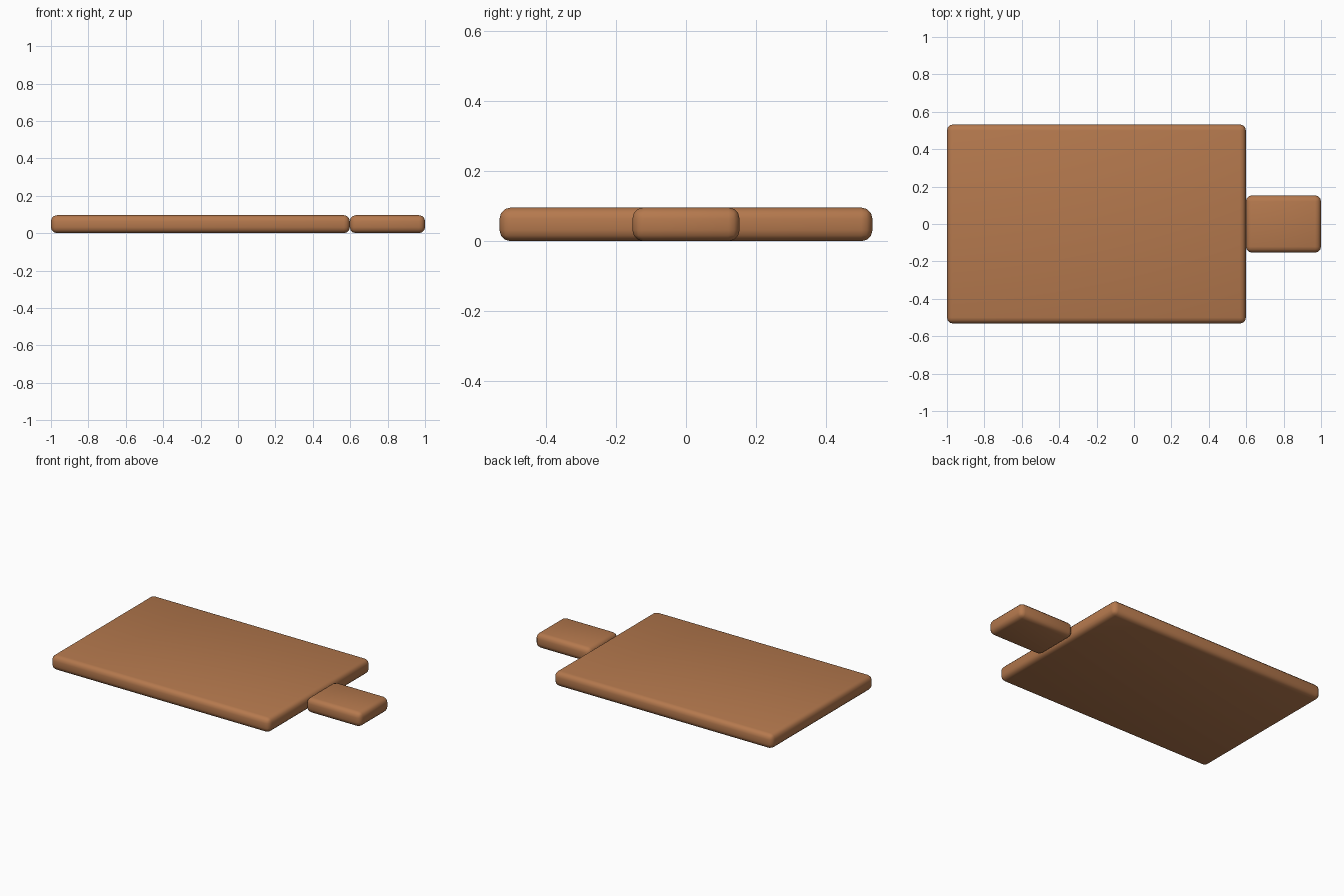
import bpy

if "Cube" in bpy.data.objects:
    bpy.data.objects.remove(bpy.data.objects["Cube"])

wood = bpy.data.materials.new("warm wood")
wood.diffuse_color = (0.46, 0.19, 0.075, 1)
wood.use_nodes = True
wood.node_tree.nodes["Principled BSDF"].inputs["Base Color"].default_value = wood.diffuse_color


def slab(name, x0, x1, width, height):
    """Rounded wooden slab resting on z = 0."""
    bpy.ops.mesh.primitive_cube_add(size=1, location=((x0 + x1) / 2, 0, height / 2))
    ob = bpy.context.object
    ob.name = name
    ob.scale = (x1 - x0, width, height)
    bpy.ops.object.transform_apply(location=False, rotation=False, scale=True)
    ob.data.materials.append(wood)
    bevel = ob.modifiers.new("rounded edges", 'BEVEL')
    bevel.width = 0.032
    bevel.segments = 3
    bpy.ops.object.modifier_apply(modifier=bevel.name)
    bpy.ops.object.shade_smooth()
    return ob


# Cutting surface and its grip
slab("board", -1.0, 0.598, 1.064, 0.096)
slab("handle", 0.598, 1.0, 0.306, 0.096)
